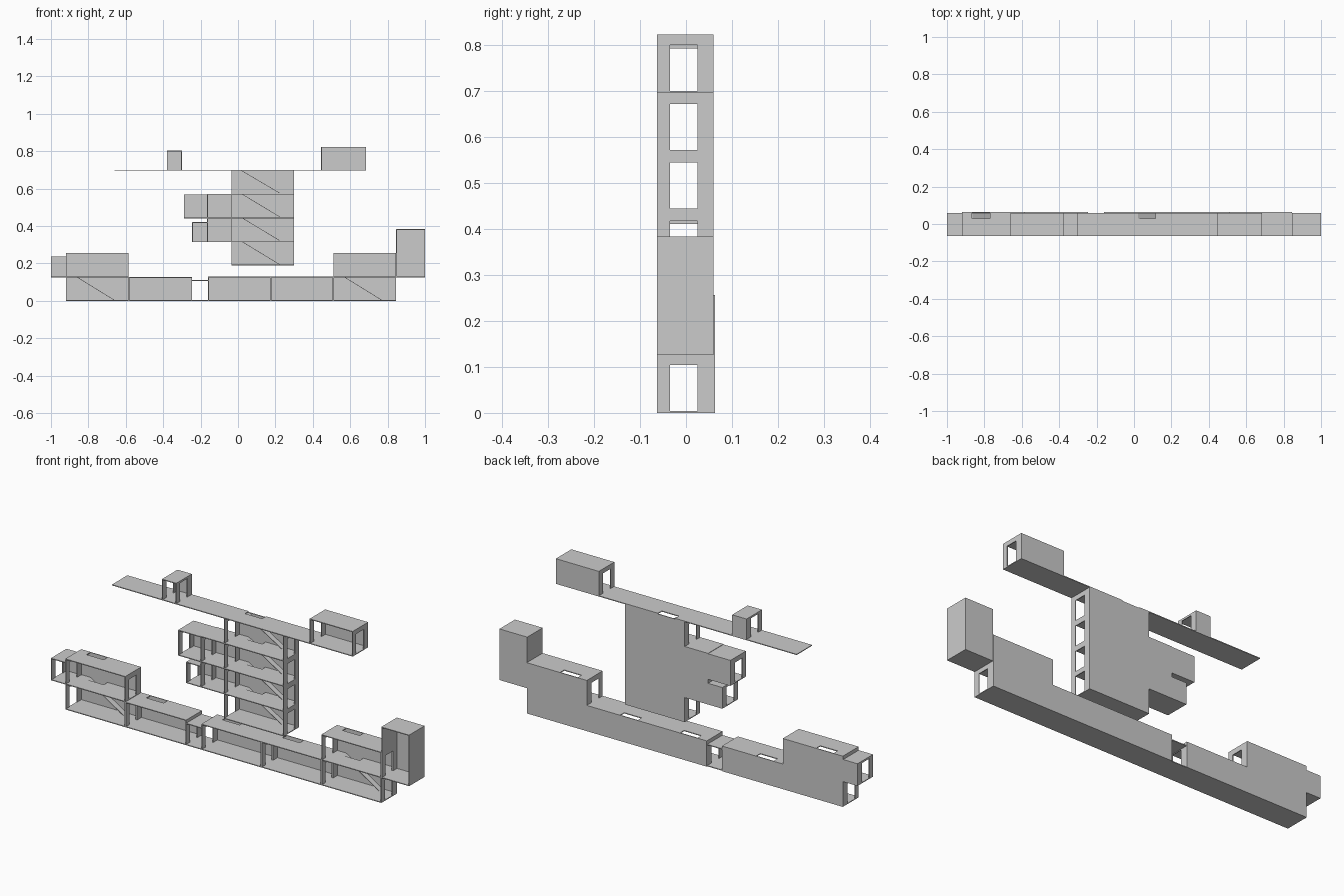
import bpy, bmesh, math
from mathutils import Matrix, Vector

if "Cube" in bpy.data.objects:
    bpy.data.objects.remove(bpy.data.objects["Cube"])

T = 0.004                      # panel thickness
YF = -0.0635                   # open front edge
DOOR = (-0.035, 0.025)         # doorway span in y
DOOR_H = 0.100
HATCH = (0.053, 0.150)         # hatch span measured from the room's left
HATCH_Y = 0.029


def box(bm, x0, x1, y0, y1, z0, z1):
    m = Matrix.Translation(((x0 + x1) / 2, (y0 + y1) / 2, (z0 + z1) / 2))
    m = m @ Matrix.Diagonal((x1 - x0, y1 - y0, z1 - z0, 1))
    bmesh.ops.create_cube(bm, size=1, matrix=m)


def finish(bm, name):
    me = bpy.data.meshes.new(name)
    bm.to_mesh(me)
    bm.free()
    ob = bpy.data.objects.new(name, me)
    bpy.context.collection.objects.link(ob)
    return ob


def deck(bm, x0, x1, yb, z0, z1, hatch_from=None):
    """Floor or ceiling panel, optionally with a hatch at the rear."""
    if hatch_from is None:
        box(bm, x0, x1, YF, yb, z0, z1)
        return
    a, b = hatch_from + HATCH[0], hatch_from + HATCH[1]
    box(bm, x0, a, YF, yb, z0, z1)
    box(bm, b, x1, YF, yb, z0, z1)
    box(bm, a, b, YF, HATCH_Y, z0, z1)


def side(bm, x0, x1, yb, z0, z1, door):
    """End wall, solid or with a doorway reaching the floor."""
    if not door:
        box(bm, x0, x1, YF, yb, z0, z1)
        return
    top = min(z0 + DOOR_H, z1 - 0.006)
    box(bm, x0, x1, YF, DOOR[0], z0, z1)
    box(bm, x0, x1, DOOR[1], yb, z0, z1)
    box(bm, x0, x1, DOOR[0], DOOR[1], top, z1)


def stair(name, x0, z0, z1):
    """Sloping flight from the hatch down to the floor."""
    a, b = Vector((x0 + 0.052, 0, z1 - T)), Vector((x0 + 0.256, 0, z0 + T))
    n = 0.0025
    bm = bmesh.new()
    prof = [(a.x, a.z + T), (a.x + 2 * n, a.z + T), (b.x + 2 * n, b.z), (b.x, b.z)]
    f = bm.faces.new([bm.verts.new((x, HATCH_Y, z)) for x, z in prof])
    ext = bmesh.ops.extrude_face_region(bm, geom=[f])
    bmesh.ops.translate(bm, vec=(0, 0.028, 0),
                        verts=[v for v in ext['geom'] if isinstance(v, bmesh.types.BMVert)])
    bmesh.ops.recalc_face_normals(bm, faces=bm.faces)
    finish(bm, name)


def room(name, x0, x1, z0, z1, yb=0.060, left=True, right=True, floor=True,
         roof=True, hatch=False, back=True, stairs=False, walls="LR"):
    bm = bmesh.new()
    yi = yb - T
    zf = z0 + T if floor else z0
    zc = z1 - T if roof else z1
    if floor:
        deck(bm, x0, x1, yi, z0, zf)
    if roof:
        deck(bm, x0, x1, yi, zc, z1, x0 if hatch else None)
    if "L" in walls:
        side(bm, x0, x0 + T, yi, zf, zc, left)
    if "R" in walls:
        side(bm, x1 - T, x1, yi, zf, zc, right)
    if back:
        box(bm, x0, x1, yi, yb, z0, z1)
    finish(bm, name)
    if stairs:
        stair(name + "_stair", x0, z0, z1)


# ground floor row
G = 0.063
room("left_stair_room", -0.92, -0.585, 0, 0.13, G, hatch=True, stairs=True)
room("left_hall", -0.585, -0.245, 0, 0.127, G, hatch=True)
room("link_passage", -0.245, -0.16, 0, 0.111, G, back=False, walls="")
room("middle_hall", -0.16, 0.175, 0, 0.13, G, hatch=True)
room("right_hall", 0.175, 0.51, 0, 0.13, G, hatch=True)
room("right_stair_room", 0.51, 0.845, 0, 0.13, G, hatch=True, stairs=True)

# first floor row
room("left_upper_room", -0.92, -0.585, 0.13, 0.256, G, floor=False, hatch=True)
room("left_balcony_room", -1.0, -0.92, 0.13 - T, 0.238, walls="L")
room("right_upper_room", 0.51, 0.845, 0.13, 0.256, G, floor=False, hatch=True)
room("tall_shaft", 0.845, 1.0, 0.13 - T, 0.384, right=False)

# stacked stair tower
levels = [0.190, 0.318, 0.445, 0.572, 0.696]
for i in range(4):
    room(f"tower_level_{i + 1}", -0.035, 0.30, levels[i], levels[i + 1],
         floor=(i == 0), roof=(i < 3), hatch=True, stairs=True)

# rooms beside the tower
room("tower_side_room_low", -0.165, -0.035, 0.318 - T, 0.445, walls="L")
room("tower_side_closet", -0.245, -0.165, 0.318 - T, 0.421, walls="L")
room("tower_side_room_high", -0.165, -0.035, 0.445 - T, 0.572, walls="L")
room("tower_side_bay", -0.29, -0.165, 0.445 - T, 0.570, walls="L")

# roof terrace and its rooms
bm = bmesh.new()
deck(bm, -0.66, 0.685, 0.060, 0.696, 0.700, -0.035)
finish(bm, "roof_terrace")
room("terrace_cabin", -0.38, -0.30, 0.70, 0.803, floor=False)
room("terrace_room", 0.445, 0.685, 0.70, 0.823, floor=False)
